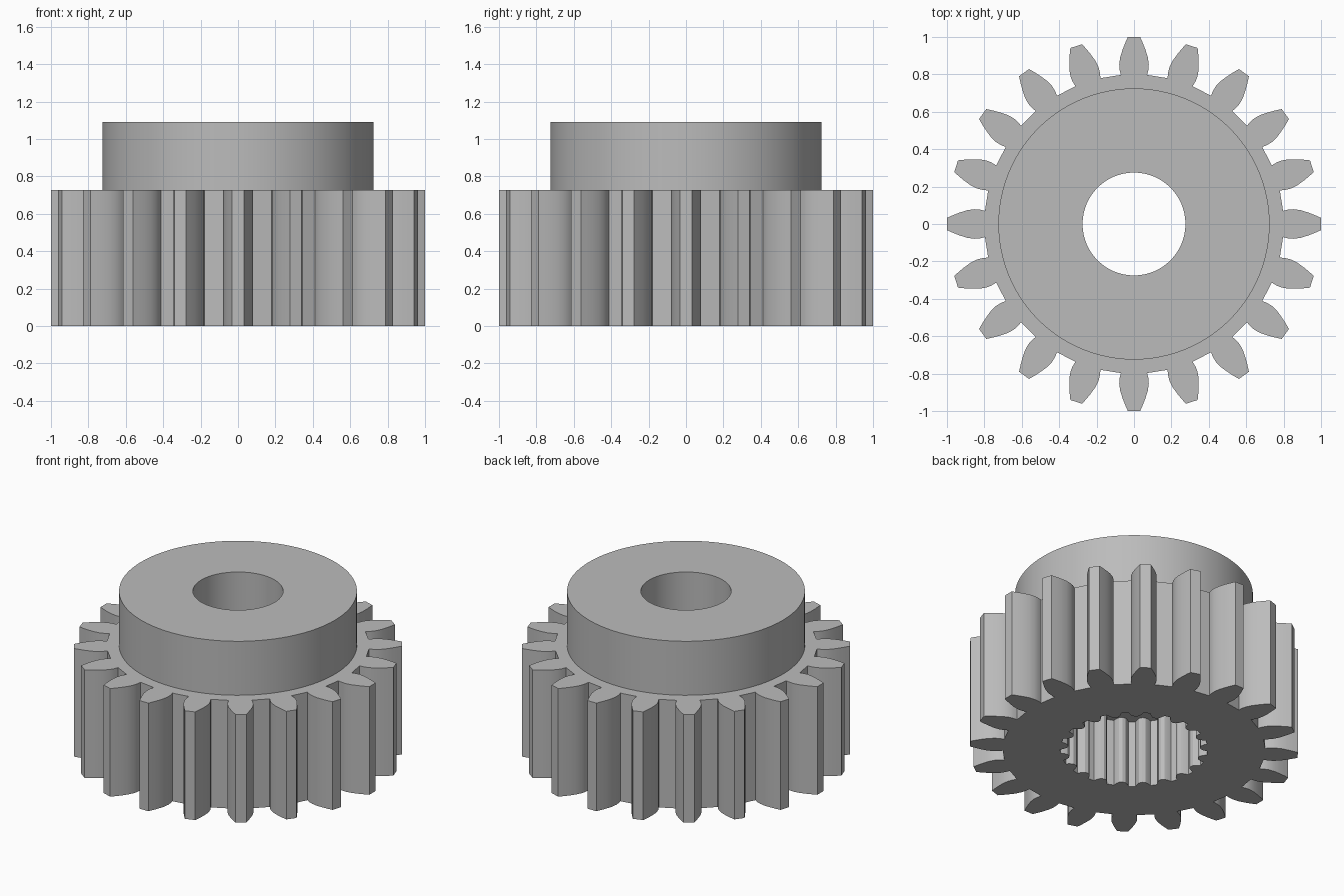
import bpy, bmesh, math
from mathutils import Vector

if "Cube" in bpy.data.objects:
    bpy.data.objects.remove(bpy.data.objects["Cube"])

grey = bpy.data.materials.new("grey plastic")
grey.diffuse_color = (0.5, 0.5, 0.5, 1)
grey.use_nodes = True
grey.node_tree.nodes["Principled BSDF"].inputs["Base Color"].default_value = grey.diffuse_color

TEETH, SPLINES = 20, 21
GEAR_TOP, HUB_TOP, SOCKET_TOP = 0.727, 1.09, 0.4545
HUB_R, BORE_R = 0.725, 0.275


def polar_repeat(profile, count):
    """Repeat (side, radius) points of one tooth around the axis, counter-clockwise."""
    pts = []
    for i in range(count):
        a = 2 * math.pi * i / count
        for s, r in profile:
            pts.append((r * math.cos(a) - s * math.sin(a), r * math.sin(a) + s * math.cos(a)))
    return pts


def circle(radius, n=96):
    return polar_repeat([(0, radius)], n)


def loop(bm, pts, z):
    vs = [bm.verts.new((x, y, z)) for x, y in pts]
    return vs, [bm.edges.new((vs[i], vs[(i + 1) % len(vs)])) for i in range(len(vs))]


def wall(bm, low, high, inward=False):
    n = len(low)
    for i in range(n):
        j = (i + 1) % n
        f = [low[i], low[j], high[j], high[i]]
        bm.faces.new(f[::-1] if inward else f)


def ring(bm, outer, inner, up):
    """Fill the flat area between two edge loops."""
    res = bmesh.ops.triangle_fill(bm, edges=outer + inner, use_beauty=True)
    for f in res["geom"]:
        if isinstance(f, bmesh.types.BMFace):
            f.normal_update()
            if (f.normal.z > 0) != up:
                f.normal_flip()


# Tooth flank from root to tip, mirrored to the other side
flank = [(0.07, 0.797), (0.077, 0.825), (0.079, 0.855), (0.073, 0.895),
         (0.06, 0.935), (0.047, 0.968), (0.033, 1.0)]
tooth = [(-s, r) for s, r in flank] + flank[::-1]
gear_pts = polar_repeat(tooth, TEETH)

# Splined socket: rounded ridges pointing inwards
spline = [(-0.046, 0.448), (-0.034, 0.425), (-0.02, 0.408), (0, 0.402),
          (0.02, 0.408), (0.034, 0.425), (0.046, 0.448)]
socket_pts = polar_repeat(spline, SPLINES)

bm = bmesh.new()
gear_low, gear_low_e = loop(bm, gear_pts, 0)
gear_high, gear_high_e = loop(bm, gear_pts, GEAR_TOP)
hub_low, hub_low_e = loop(bm, circle(HUB_R), GEAR_TOP)
hub_high, hub_high_e = loop(bm, circle(HUB_R), HUB_TOP)
bore_low, bore_low_e = loop(bm, circle(BORE_R), SOCKET_TOP)
bore_high, bore_high_e = loop(bm, circle(BORE_R), HUB_TOP)
sock_low, sock_low_e = loop(bm, socket_pts, 0)
sock_high, sock_high_e = loop(bm, socket_pts, SOCKET_TOP)

# Upright walls
wall(bm, gear_low, gear_high)
wall(bm, hub_low, hub_high)
wall(bm, bore_low, bore_high, True)
wall(bm, sock_low, sock_high, True)

# Flat faces: underside, gear shoulder, hub top, socket ceiling
ring(bm, gear_low_e, sock_low_e, False)
ring(bm, gear_high_e, hub_low_e, True)
ring(bm, hub_high_e, bore_high_e, True)
ring(bm, sock_high_e, bore_low_e, False)

mesh = bpy.data.meshes.new("pinion_gear")
bm.to_mesh(mesh)
bm.free()
mesh.materials.append(grey)
gear = bpy.data.objects.new("pinion_gear", mesh)
bpy.context.collection.objects.link(gear)
bpy.context.view_layer.objects.active = gear
gear.select_set(True)
bpy.ops.object.shade_smooth_by_angle(angle=math.radians(25))
